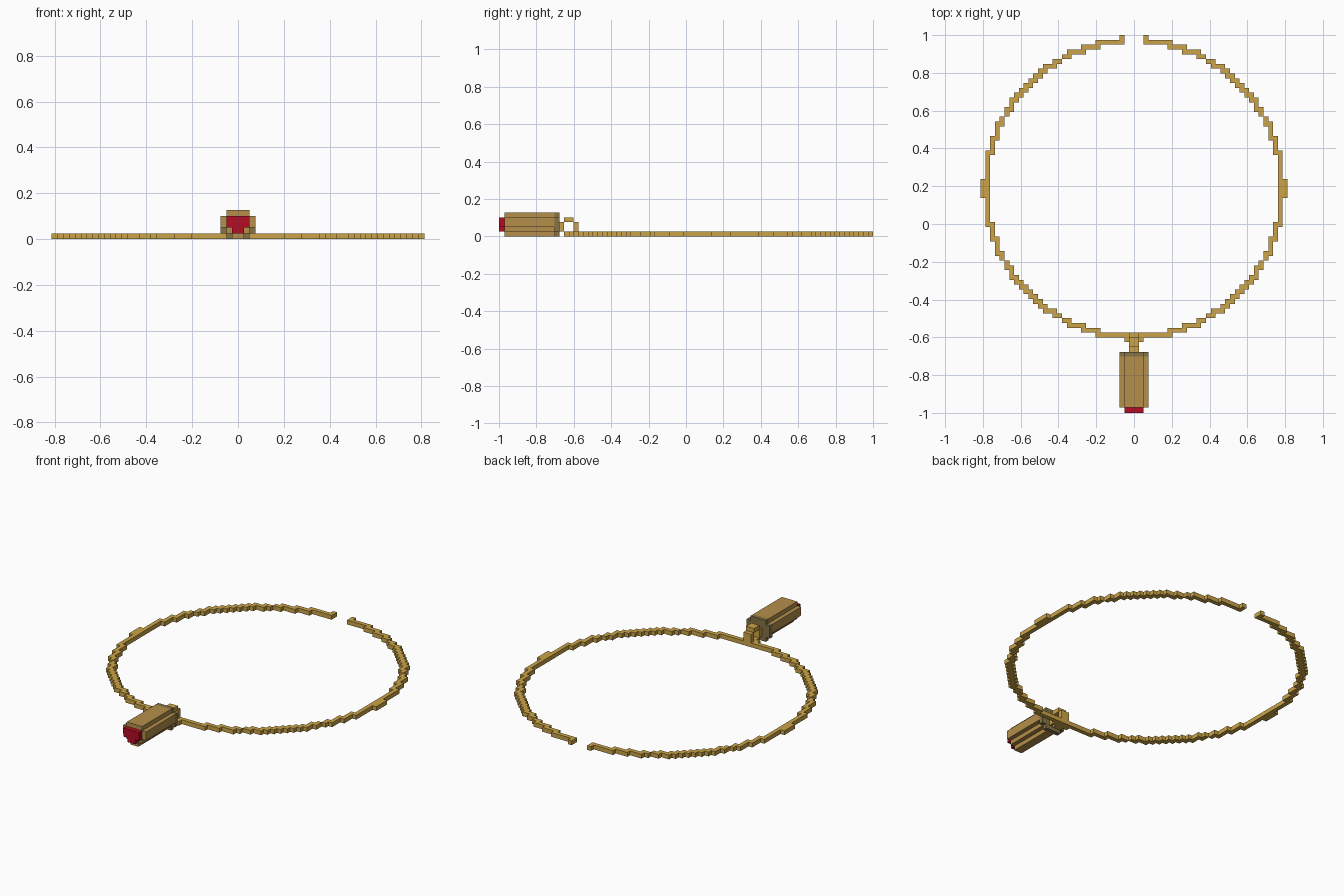
import bpy, bmesh
from mathutils import Vector

U = 0.0254             # size of one block
RING_Y = 1 - 32 * U    # centre of the ring

if "Cube" in bpy.data.objects:
    bpy.data.objects.remove(bpy.data.objects["Cube"])


def material(name, rgb):
    m = bpy.data.materials.new(name)
    m.use_nodes = True
    m.diffuse_color = (*rgb, 1)
    bsdf = next(n for n in m.node_tree.nodes if n.type == 'BSDF_PRINCIPLED')
    bsdf.inputs["Base Color"].default_value = (*rgb, 1)
    return m


gold = material("gold", (0.60, 0.37, 0.065))
bronze = material("bronze", (0.46, 0.275, 0.07))
dark_bronze = material("dark bronze", (0.24, 0.17, 0.06))
red = material("red", (0.45, 0.004, 0.016))


def finish(name, bm, mat):
    bmesh.ops.recalc_face_normals(bm, faces=bm.faces)
    mesh = bpy.data.meshes.new(name)
    bm.to_mesh(mesh)
    bm.free()
    mesh.materials.append(mat)
    ob = bpy.data.objects.new(name, mesh)
    bpy.context.collection.objects.link(ob)
    return ob


def extrude_all(bm, offset):
    geom = bmesh.ops.extrude_face_region(bm, geom=bm.faces[:])["geom"]
    verts = [g for g in geom if isinstance(g, bmesh.types.BMVert)]
    bmesh.ops.translate(bm, verts=verts, vec=offset)


def stepped_bar(name, half_widths, base, y0, y1, mat):
    """Bar along y whose section is a stack of rows, given as half widths."""
    side = []
    for row, w in enumerate(half_widths):
        for z in (base + row, base + row + 1):
            side.append((w * U, z * U))
    outline = side + [(-x, z) for x, z in reversed(side)]
    points = []
    for p in outline:
        if p not in points:
            points.append(p)
    bm = bmesh.new()
    bm.faces.new([bm.verts.new((x, y0, z)) for x, z in points])
    extrude_all(bm, Vector((0, y1 - y0, 0)))
    return finish(name, bm, mat)


# Ring: flat blocks in a thin annulus, open at the back
def in_ring(i, j):
    x, y = i + 0.5, j + 0.5
    if y > 0 and abs(x) < 2:
        return False
    tip = j == 31 and abs(x) == 2.5
    return tip or 920 < x * x + y * y < 996


bm = bmesh.new()
for i in range(-32, 32):
    for j in range(-32, 32):
        if in_ring(i, j):
            corners = ((i, j), (i + 1, j), (i + 1, j + 1), (i, j + 1))
            bm.faces.new([bm.verts.new((a * U, RING_Y + b * U, 0))
                          for a, b in corners])
bmesh.ops.remove_doubles(bm, verts=bm.verts, dist=U / 10)
extrude_all(bm, Vector((0, 0, U)))
finish("ring", bm, gold)

# Hanging loop: small arch from the ring to the pendant
ring_front = RING_Y - 32 * U
cap_back = ring_front - 2 * U
stepped_bar("loop_base", [1], 0, ring_front - U, ring_front, gold)
stepped_bar("loop_rear_post", [1, 1], 1, ring_front + U, ring_front + 2 * U, gold)
stepped_bar("loop_top", [1], 3, ring_front - U, ring_front + U, gold)
stepped_bar("loop_front_post", [1, 1], 1, cap_back, ring_front - U, gold)

# Pendant: shield-shaped bar with a wider end cap and a red front
stepped_bar("pendant_cap", [2, 3, 3, 3, 2], 0, cap_back - U, cap_back, dark_bronze)
stepped_bar("pendant_body", [1, 2, 3, 3, 2], 0, -0.971, cap_back - U, bronze)
stepped_bar("pendant_gem", [1, 2, 2], 1, -1, -0.971, red)
